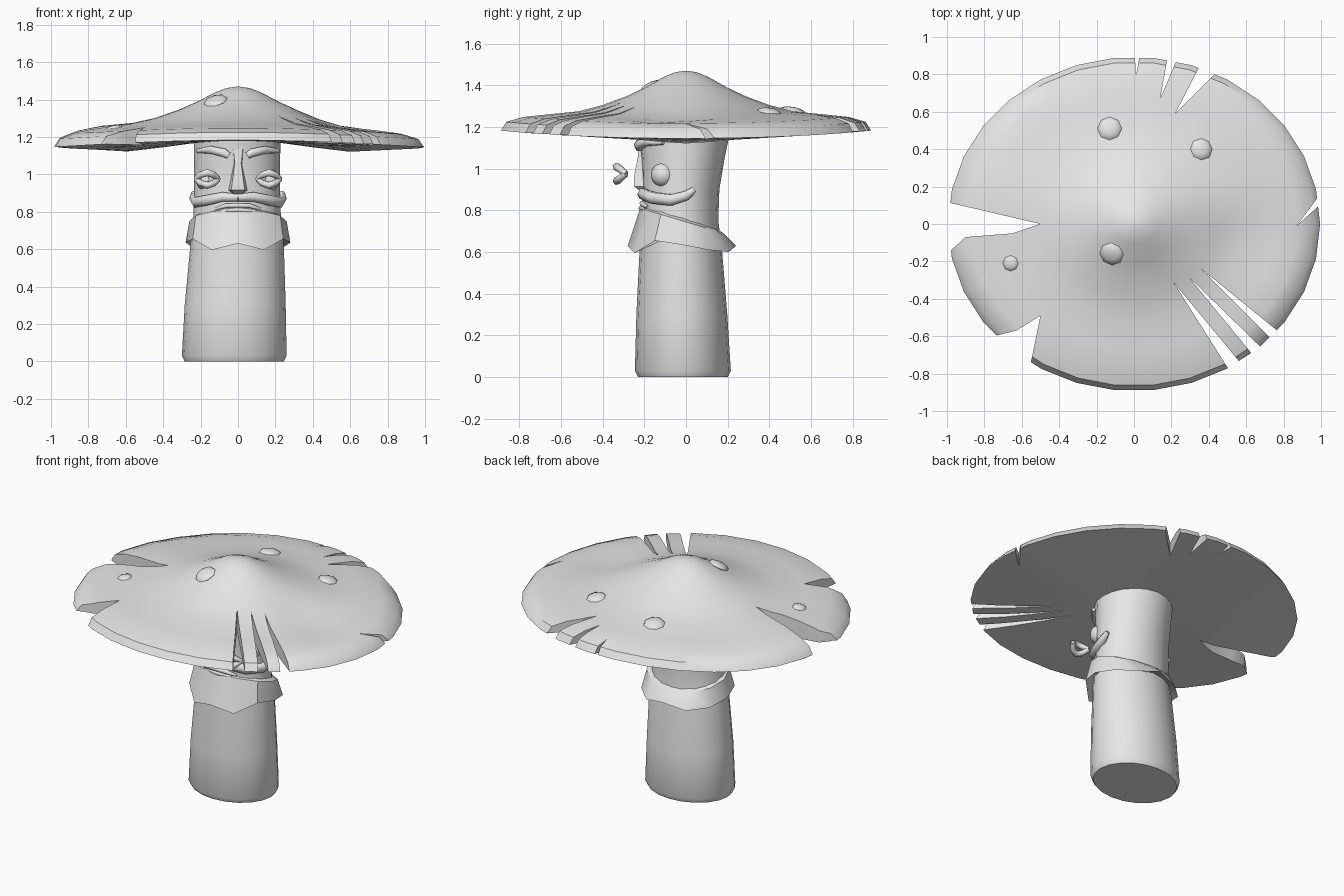
import bpy, bmesh
from math import sin, cos, pi, radians, hypot, exp, atan2
from mathutils import Vector

if "Cube" in bpy.data.objects:
    bpy.data.objects.remove(bpy.data.objects["Cube"])

grey = bpy.data.materials.new("plain grey")
grey.use_nodes = True
grey.diffuse_color = (0.8, 0.8, 0.8, 1)
grey.node_tree.nodes["Principled BSDF"].inputs["Base Color"].default_value = (0.8, 0.8, 0.8, 1)


def activate(ob):
    bpy.ops.object.select_all(action="DESELECT")
    ob.select_set(True)
    bpy.context.view_layer.objects.active = ob


def finish(name, bm, angle=40):
    bmesh.ops.recalc_face_normals(bm, faces=bm.faces)
    me = bpy.data.meshes.new(name)
    bm.to_mesh(me)
    bm.free()
    me.materials.append(grey)
    ob = bpy.data.objects.new(name, me)
    bpy.context.collection.objects.link(ob)
    if angle:
        activate(ob)
        bpy.ops.object.shade_smooth_by_angle(angle=radians(angle))
    return ob


def loft(bm, rings, closed=False):
    """Skin a list of point rings; cap the ends unless the rings form a loop."""
    loops = [[bm.verts.new(p) for p in ring] for ring in rings]
    n = len(loops[0])
    pairs = list(zip(loops, loops[1:])) + ([(loops[-1], loops[0])] if closed else [])
    for a, b in pairs:
        for i in range(n):
            j = (i + 1) % n
            bm.faces.new((a[i], a[j], b[j], b[i]))
    if not closed:
        bm.faces.new(loops[0])
        bm.faces.new(loops[-1])


def lerp(table, t):
    for (a, za), (b, zb) in zip(table, table[1:]):
        if t <= b:
            return za + (zb - za) * (t - a) / (b - a)
    return table[-1][1]


def tube(name, points, depth, res=1):
    """Tapered tube along (x, y, z, radius) points."""
    cu = bpy.data.curves.new(name, "CURVE")
    cu.dimensions = "3D"
    cu.bevel_depth = depth
    cu.bevel_resolution = res
    cu.use_fill_caps = True
    sp = cu.splines.new("POLY")
    sp.points.add(len(points) - 1)
    for p, (x, y, z, r) in zip(sp.points, points):
        p.co = (x, y, z, 1)
        p.radius = r
    ob = bpy.data.objects.new(name, cu)
    bpy.context.collection.objects.link(ob)
    activate(ob)
    bpy.ops.object.convert(target="MESH")
    ob = bpy.context.object
    ob.data.materials.clear()
    ob.data.materials.append(grey)


# Cap: wide dome with a thin rim, lower at the two sides
RX, RY = .995, .893
TOP = [(0, 1.47), (.06, 1.462), (.12, 1.44), (.22, 1.39), (.32, 1.348), (.45, 1.305),
       (.58, 1.275), (.75, 1.26), (.88, 1.248), (.97, 1.225), (1, 1.183)]
SIDE_SAG = [(0, 0), (.2, .008), (.58, .06), (1, .04)]


def top_z(x, y):
    t = hypot(x / RX, y / RY)
    z = lerp(TOP, t) - .038 * t * t * cos(atan2(y, x)) ** 2
    z += .02 * exp(-((x + .72) ** 2 + (y - .15) ** 2) / .05)
    return z - .035 * exp(-((x - .6) ** 2 + (y + .1) ** 2) / .03)


def under_z(x, y):
    return 1.18 - lerp(SIDE_SAG, abs(x)) * (1 - abs(y) / .9)


def cap_ring(height, t, n=30):
    pts = [(RX * t * cos(2 * pi * i / n), RY * t * sin(2 * pi * i / n)) for i in range(n)]
    return [(x, y, height(x, y)) for x, y in pts]


bm = bmesh.new()
loft(bm, [cap_ring(top_z, max(t, .01)) for t, _ in TOP] +
     [cap_ring(under_z, t) for t in (.97, .8, .6, .4, .2, .01)])
cap = finish("mushroom_cap", bm, 0)

# Torn notches and slits, as outlines seen from above
NOTCHES = [((-.5, 0), (-1.1, .14), (-1.1, -.18), (-1, -.16), (-.9, -.07), (-.65, -.05)),
           ((-.5, -.49), (-.58, -.88), (-.85, -.8), (-.75, -.6), (-.63, -.57)),
           ((.01, .79), (0, 1), (.05, 1)),
           ((.14, .67), (.19, .95), (.26, .95)),
           ((.22, .59), (.38, .9), (.48, .85)),
           ((.87, -.01), (1.1, .3), (1.1, .2)),
           ((.36, -.24), (.79, -.59), (.75, -.63)),
           ((.29, -.28), (.71, -.69), (.66, -.73)),
           ((.21, -.31), (.6, -.78), (.54, -.83))]
bm = bmesh.new()
for notch in NOTCHES:
    loft(bm, [[(x, y, z) for x, y in notch] for z in (.9, 1.6)])
cutter = finish("notch_cutter", bm, 0)
cutter.hide_render = True
mod = cap.modifiers.new("notches", "BOOLEAN")
mod.operation = "DIFFERENCE"
mod.solver = "EXACT"
mod.object = cutter
activate(cap)
bpy.ops.object.modifier_apply(modifier=mod.name)
bpy.data.objects.remove(cutter)
bpy.ops.object.shade_smooth_by_angle(angle=radians(40))

# Spots lying on the cap surface
for i, (x, y, r) in enumerate([(-.13, .51, .065), (.36, .4, .06), (-.12, -.16, .065), (-.66, -.21, .042)]):
    bm = bmesh.new()
    bmesh.ops.create_uvsphere(bm, u_segments=8, v_segments=6, radius=r)
    bmesh.ops.scale(bm, vec=(1, 1, .35), verts=bm.verts)
    e = .03
    slope = Vector(((top_z(x - e, y) - top_z(x + e, y)) / (2 * e),
                    (top_z(x, y - e) - top_z(x, y + e)) / (2 * e), 1))
    rot = Vector((0, 0, 1)).rotation_difference(slope)
    for v in bm.verts:
        v.co = rot @ v.co + Vector((x, y, top_z(x, y)))
    finish(f"cap_spot_{i + 1}", bm, 60)


# Stalk and head: one column of elliptical rings (z, centre x, centre y, radius x, radius y)
def ellipse(z, cx, cy, rx, ry, n=20):
    return [(cx + rx * cos(2 * pi * i / n), cy + ry * sin(2 * pi * i / n), z) for i in range(n)]


bm = bmesh.new()
loft(bm, [ellipse(*r) for r in [
    (0, -.02, -.015, .265, .215), (.03, -.02, -.015, .28, .23), (.3, -.015, -.02, .27, .218),
    (.62, -.005, -.025, .25, .197), (.75, -.005, -.03, .235, .185), (.9, -.005, -.025, .23, .185),
    (1.05, -.005, -.015, .23, .2), (1.19, -.005, -.01, .232, .225)]])
finish("stalk_and_head", bm)

# Beard: a faceted collar, high at the front, with a zigzag flared hem
HEM = [(-1, .63), (-.87, .595), (-.5, .655), (0, .635), (.5, .61), (.87, .6), (1, .63)]
bm = bmesh.new()
rings = [[], [], [], []]
N = 12
for i in range(N):
    a = 2 * pi * i / N
    c, s = cos(a), sin(a)
    front = (1 - s) / 2
    for ring, (rx, ry, z) in zip(rings, [
            (.22, .17, .71 + .115 * front), (.26, .2, .69 + .12 * front),
            (.28, .26, lerp(HEM, s)), (.235, .18, .66)]):
        ring.append((rx * c, -.02 + ry * s, z))
loft(bm, rings, closed=True)
finish("beard", bm, 35)

# Nose: a long wedge widening to the nostrils
bm = bmesh.new()
loft(bm, [[(-w, -.17, z), (-w * .6, y, z), (w * .6, y, z), (w, -.17, z)] for z, w, y in
          [(.89, .03, -.215), (.915, .06, -.25), (.96, .05, -.25), (1.06, .028, -.23), (1.15, .045, -.225)]])
finish("nose", bm, 30)

# Paired face parts
for side, s in (("left", 1), ("right", -1)):
    bm = bmesh.new()
    bmesh.ops.create_uvsphere(bm, u_segments=10, v_segments=8, radius=.058)
    bmesh.ops.translate(bm, vec=(s * .17, -.11, .97), verts=bm.verts)
    finish(f"{side}_eyeball", bm, 60)
    for lid, up in (("upper", 1), ("lower", -1)):
        tube(f"{side}_{lid}_eyelid",
             [(s * (.165 + u * .06), -.332 + .045 * u * u, .975 + up * .034 * (1 - u * u), 1 - .3 * u * u)
              for u in (-1, -.6, 0, .6, 1)], .02)
    tube(f"{side}_eyebrow", [(s * .05, -.225, 1.1, .9), (s * .075, -.225, 1.115, 1.1),
                             (s * .14, -.19, 1.13, 1), (s * .215, -.11, 1.125, .5)], .023)
    tube(f"{side}_moustache", [(0, -.21, .875, .9), (s * .08, -.205, .88, 1.1), (s * .17, -.16, .86, 1.2),
                               (s * .22, -.07, .85, 1.2), (s * .235, 0, .87, 1), (s * .235, .04, .9, .6)], .026)

# Lips
tube("upper_lip", [(-.12, -.185, .815, .5), (-.06, -.21, .833, 1), (.06, -.21, .833, 1), (.12, -.185, .815, .5)], .014)
tube("lower_lip", [(-.09, -.195, .805, .6), (0, -.215, .81, 1), (.09, -.195, .805, .6)], .013)
